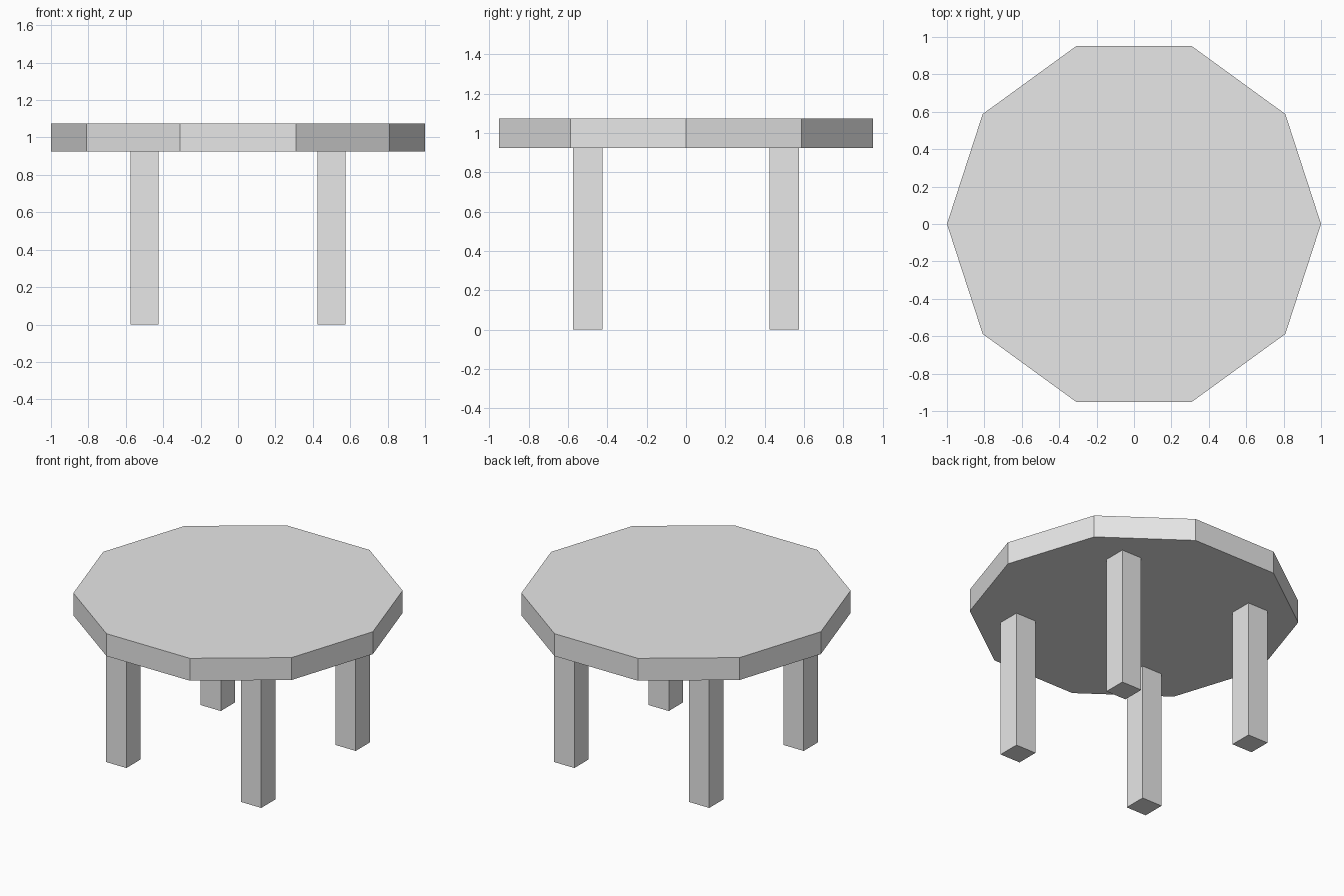
import bpy
import bmesh
from math import cos, sin, tau

cube = bpy.data.objects.get("Cube")
if cube:
    bpy.data.objects.remove(cube, do_unlink=True)

SIDES = 10
THICKNESS = 0.15
TOP_BOTTOM = 0.925
LEG_WIDTH = 0.15
LEG_OFFSET = 0.5

# Plain grey finish shared by every part
grey = bpy.data.materials.new("light_grey")
grey.use_nodes = True
colour = (0.8, 0.8, 0.8, 1)
grey.diffuse_color = colour
grey.node_tree.nodes["Principled BSDF"].inputs["Base Color"].default_value = colour


def prism(name, outline, z, height):
    """Extrude a flat outline upward from height z."""
    bm = bmesh.new()
    base = bm.faces.new([bm.verts.new((x, y, 0)) for x, y in outline])
    extruded = bmesh.ops.extrude_face_region(bm, geom=[base], use_keep_orig=True)
    top_verts = [v for v in extruded["geom"] if isinstance(v, bmesh.types.BMVert)]
    bmesh.ops.translate(bm, verts=top_verts, vec=(0, 0, height))
    bmesh.ops.recalc_face_normals(bm, faces=bm.faces)
    mesh = bpy.data.meshes.new(name)
    bm.to_mesh(mesh)
    bm.free()
    mesh.materials.append(grey)
    obj = bpy.data.objects.new(name, mesh)
    obj.location.z = z
    bpy.context.collection.objects.link(obj)
    return obj


# Ten-sided tabletop with corners on the x axis
decagon = [(cos(tau * i / SIDES), sin(tau * i / SIDES)) for i in range(SIDES)]
prism("tabletop", decagon, TOP_BOTTOM, THICKNESS)

# Four square legs
h = LEG_WIDTH / 2
square = [(-h, -h), (h, -h), (h, h), (-h, h)]
for depth, y in (("front", -LEG_OFFSET), ("back", LEG_OFFSET)):
    for side, x in (("right", -LEG_OFFSET), ("left", LEG_OFFSET)):
        leg = prism(f"{depth}_{side}_leg", square, 0, TOP_BOTTOM)
        leg.location.x, leg.location.y = x, y
